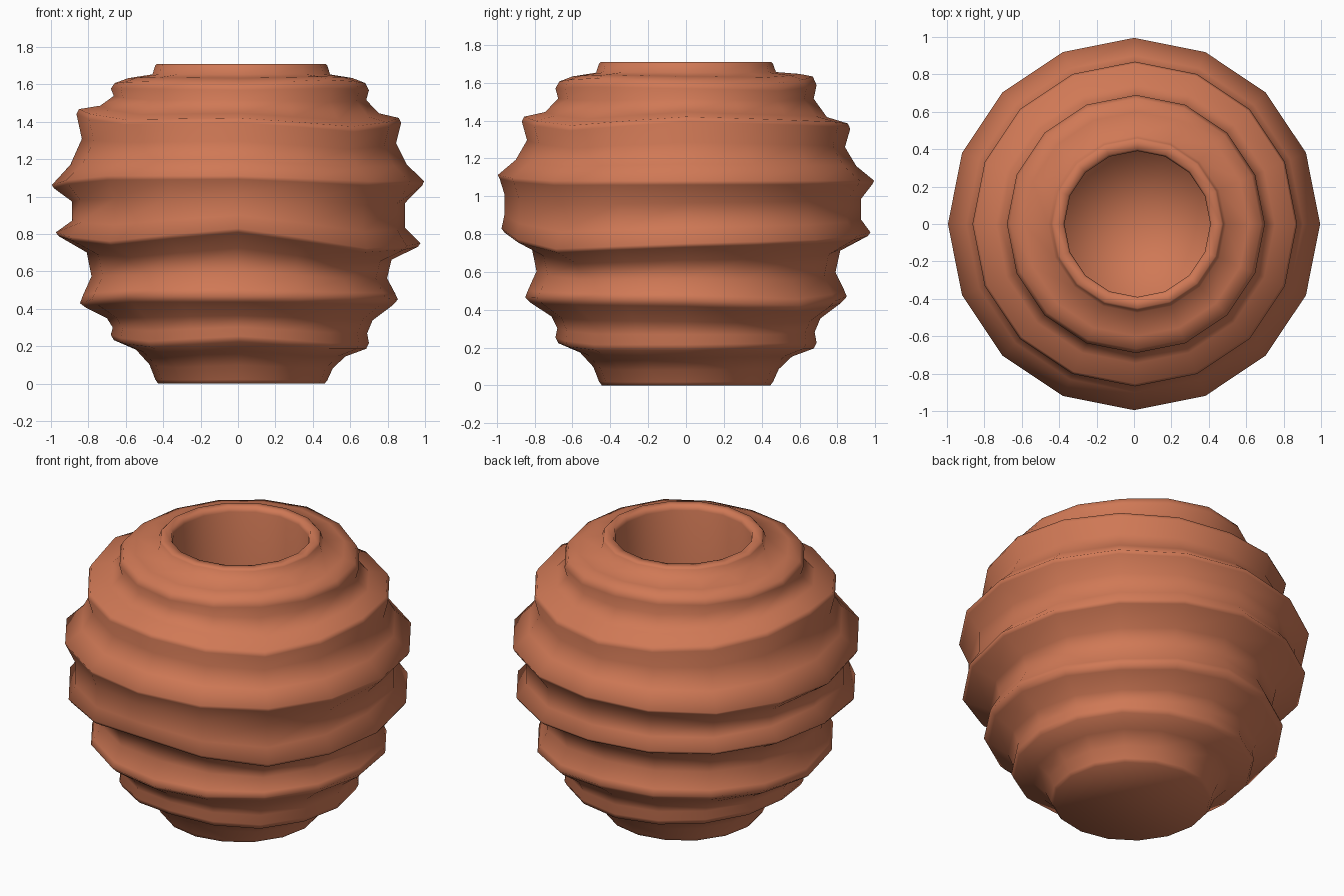
import bpy, bmesh, math

if "Cube" in bpy.data.objects:
    bpy.data.objects.remove(bpy.data.objects["Cube"])

SIDES = 16

# Mean height of each ridge, and its wavy height at eight directions
# (starting at +x, going anticlockwise in 45 degree steps)
MEAN = [0, 0.22, 0.455, 0.775, 1.083, 1.40, 1.615, 1.66, 1.8]
WAVES = [
    [0] * 8,
    [.20, .21, .21, .23, .25, .21, .24, .20],
    [.45, .42, .47, .46, .43, .47, .465, .46],
    [.74, .76, .80, .79, .80, .75, .82, .71],
    [1.08, 1.08, 1.08, 1.05, 1.06, 1.11, 1.11, 1.08],
    [1.41, 1.39, 1.37, 1.40, 1.46, 1.40, 1.41, 1.36],
    [1.60, 1.59, 1.63, 1.62, 1.60, 1.61, 1.60, 1.62],
    [1.66] * 8,
    [1.8] * 8,
]

# Outer profile (radius, height) from foot to rim
OUTER = [(.445, 0), (.46, .02), (.49, .09), (.56, .16), (.675, .205), (.69, .235),
         (.68, .285), (.71, .35), (.82, .425), (.85, .455), (.835, .49), (.79, .58),
         (.815, .69), (.96, .765), (.975, .785), (.89, .86), (.89, .98),
         (.985, 1.065), (.995, 1.085), (.90, 1.17), (.84, 1.28), (.868, 1.385),
         (.855, 1.412), (.745, 1.44), (.675, 1.52), (.69, 1.58), (.67, 1.62),
         (.60, 1.64), (.475, 1.655), (.46, 1.70)]
# Rim and straight hollow
INNER = [(.45, 1.71), (.40, 1.71), (.39, 1.68), (.39, .9), (.39, .1)]


def wavy(z, k):
    """Move a height with the ridges above and below it."""
    def off(i):
        a = WAVES[i][(k // 2) % 8]
        b = WAVES[i][((k + 1) // 2) % 8]
        return (a + b) / 2 - MEAN[i]
    for i in range(len(MEAN) - 1):
        if z <= MEAN[i + 1]:
            t = (z - MEAN[i]) / (MEAN[i + 1] - MEAN[i])
            return z + off(i) * (1 - t) + off(i + 1) * t
    return z


# Ridged pot body, lathed ring by ring
bm = bmesh.new()
rings = []
for r, z, wave in [(r, z, True) for r, z in OUTER] + [(r, z, False) for r, z in INNER]:
    ring = []
    shift = .018 * min(1, (1 - r) / .55)          # neck and foot sit slightly off axis
    for k in range(SIDES):
        a = 2 * math.pi * k / SIDES
        rr = r
        if .85 < z < 1 and wave:                  # shallower groove front and back
            s = math.sin(a)
            rr += .07 * max(0, -s) + .035 * max(0, s)
        ring.append(bm.verts.new((rr * math.cos(a) + shift, rr * math.sin(a),
                                  wavy(z, k) if wave else z)))
    rings.append(ring)
for lo, hi in zip(rings, rings[1:]):
    for k in range(SIDES):
        n = (k + 1) % SIDES
        bm.faces.new((lo[k], lo[n], hi[n], hi[k]))

# Flat foot and floor of the hollow
bm.faces.new(list(reversed(rings[0])))
centre = bm.verts.new((.018, 0, .1))
for k in range(SIDES):
    bm.faces.new((rings[-1][k], rings[-1][(k + 1) % SIDES], centre))

mesh = bpy.data.meshes.new("ridged_pot")
bm.to_mesh(mesh)
bm.free()
pot = bpy.data.objects.new("ridged_pot", mesh)
bpy.context.collection.objects.link(pot)

# Terracotta colour
clay = bpy.data.materials.new("terracotta")
clay.diffuse_color = (0.63, 0.19, 0.092, 1)
clay.use_nodes = True
clay.node_tree.nodes["Principled BSDF"].inputs["Base Color"].default_value = clay.diffuse_color
mesh.materials.append(clay)

# Smooth shading
bpy.context.view_layer.objects.active = pot
pot.select_set(True)
bpy.ops.object.shade_smooth_by_angle(angle=math.radians(120))
